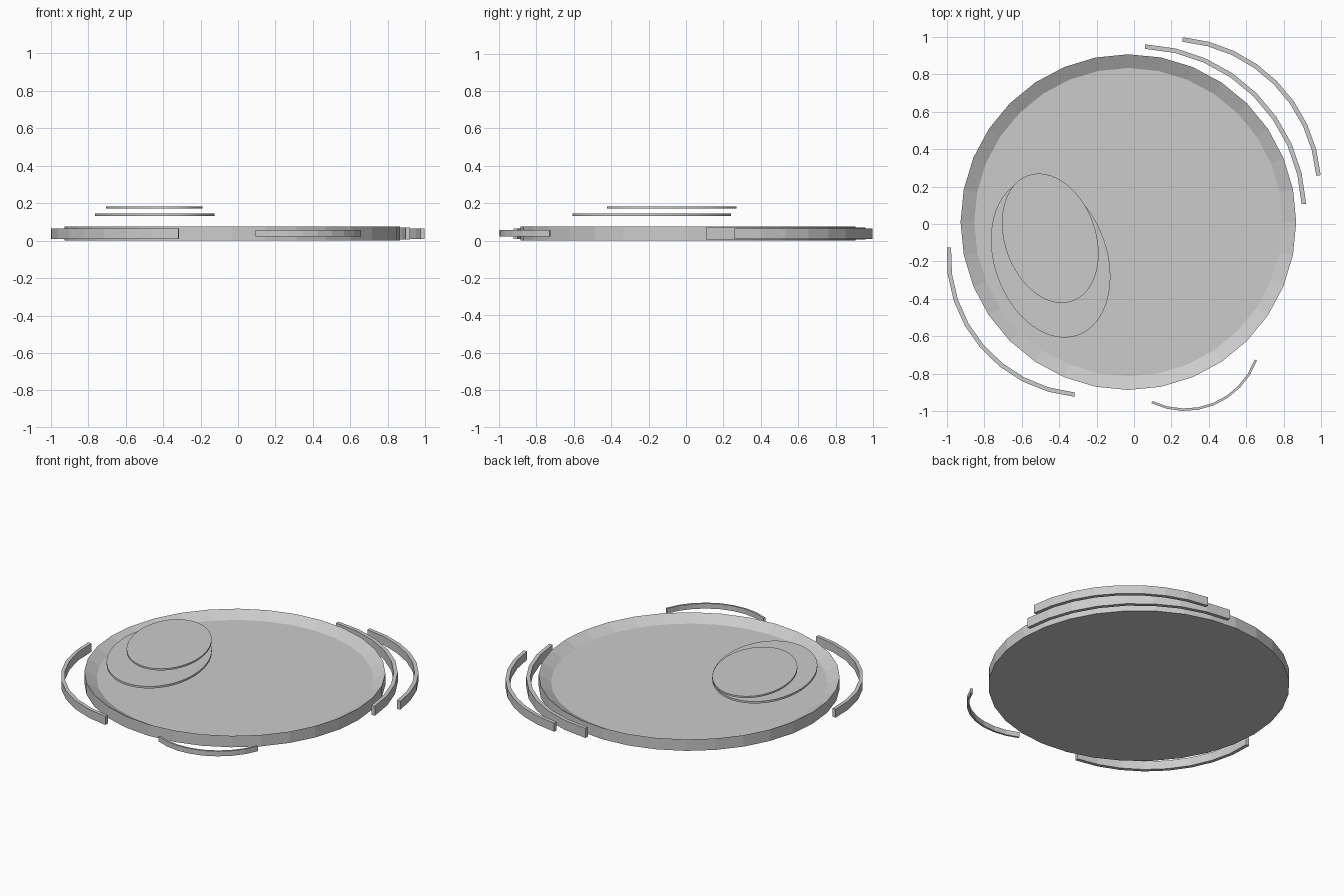
import bpy, bmesh
from math import cos, sin, radians, pi

if "Cube" in bpy.data.objects:
    bpy.data.objects.remove(bpy.data.objects["Cube"])


def finish(name, bm):
    bmesh.ops.recalc_face_normals(bm, faces=bm.faces)
    me = bpy.data.meshes.new(name)
    bm.to_mesh(me)
    bm.free()
    ob = bpy.data.objects.new(name, me)
    bpy.context.collection.objects.link(ob)
    return ob


def loft(name, rings, closed):
    """Skin a list of vertex rings; cap the two ends if not closed."""
    bm = bmesh.new()
    vs = [[bm.verts.new(p) for p in r] for r in rings]
    n = len(vs[0])
    for a, b in zip(vs, vs[1:]):
        for i in range(n):
            j = (i + 1) % n
            bm.faces.new((a[i], a[j], b[j], b[i]))
    if closed:
        bm.faces.new(vs[0])
        bm.faces.new(vs[-1])
    return finish(name, bm)


def ellipse(cx, cy, z, a, b, turn, n):
    t = radians(turn)
    pts = []
    for i in range(n):
        u, v = a * cos(2 * pi * i / n), b * sin(2 * pi * i / n)
        pts.append((cx + u * cos(t) - v * sin(t), cy + u * sin(t) + v * cos(t), z))
    return pts


# Shallow dish with a sloping inner rim
profile = [(0.896, 0.0), (0.896, 0.075), (0.823, 0.035)]
loft("dish", [ellipse(-0.03, 0.01, z, r, r, 0, 32) for r, z in profile], True)

# Two floating oval highlights
for name, cx, cy, a, b, z0, z1 in [
    ("large_oval", -0.445, -0.182, 0.437, 0.301, 0.131, 0.144),
    ("small_oval", -0.447, -0.076, 0.356, 0.243, 0.171, 0.182),
]:
    ob = loft(name, [ellipse(cx, cy, z, a, b, -70.6, 64) for z in (z0, z1)], True)
    for p in ob.data.polygons:
        p.use_smooth = len(p.vertices) == 4
    for e in ob.data.edges:
        e.use_edge_sharp = (e.vertices[0] < 64) == (e.vertices[1] < 64)


# Curved strips around the dish
def arc(name, cx, cy, r, width, start, end, z0, z1, steps=8):
    rings = []
    for i in range(steps + 1):
        t = radians(start + (end - start) * i / steps)
        rings.append([(cx + q * cos(t), cy + q * sin(t), z)
                      for q, z in ((r, z0), (r, z1), (r - width, z1), (r - width, z0))])
    loft(name, rings, True)


arc("inner_right_arc", 0.02, 0.06, 0.90, 0.024, 3, 87.5, 0.006, 0.069)
arc("outer_right_arc", 0.19, 0.19, 0.81, 0.024, 5, 85, 0.008, 0.064)
arc("left_arc", -0.246, -0.171, 0.755, 0.023, 176.5, 264.5, 0.008, 0.064)
arc("front_arc", 0.272, -0.589, 0.409, 0.013, -116, -20, 0.023, 0.056)
